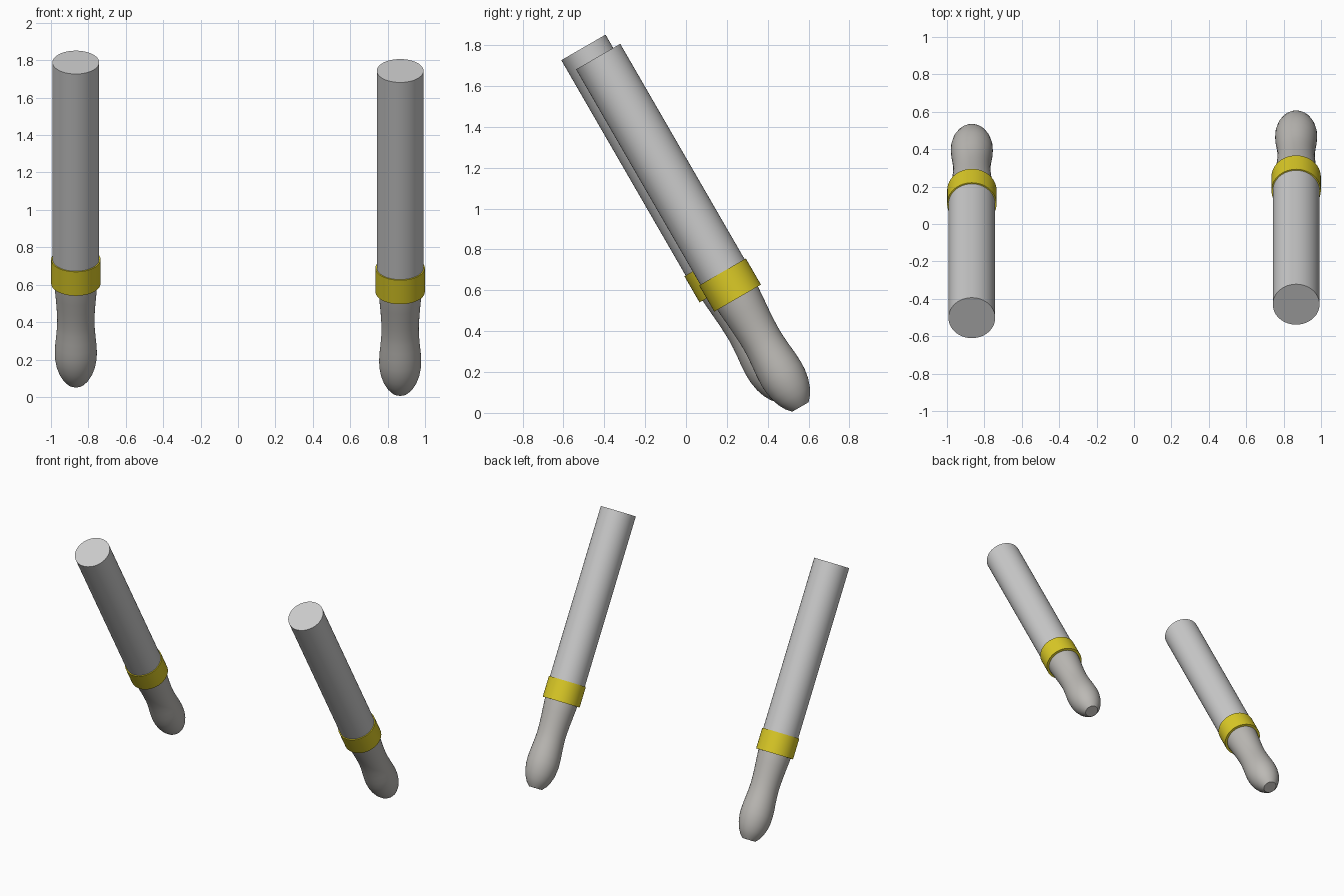
import bpy, bmesh, math
from mathutils import Matrix

if "Cube" in bpy.data.objects:
    bpy.data.objects.remove(bpy.data.objects["Cube"])

SEG = 48


def material(name, rgb):
    m = bpy.data.materials.new(name)
    m.diffuse_color = (*rgb, 1)
    m.use_nodes = True
    m.node_tree.nodes["Principled BSDF"].inputs["Base Color"].default_value = m.diffuse_color
    return m


yellow = material("yellow_band", (0.72, 0.60, 0.02))
dark = material("grip_grey", (0.50, 0.485, 0.46))


def lathe(name, profile, matrix, mat=None):
    """Revolve (radius, height) points about z; radius 0 closes the end."""
    bm = bmesh.new()
    verts = [bm.verts.new((r, 0, h)) for r, h in profile]
    edges = [bm.edges.new(p) for p in zip(verts, verts[1:])]
    bmesh.ops.spin(bm, geom=verts + edges, axis=(0, 0, 1), cent=(0, 0, 0),
                   angle=math.tau, steps=SEG, use_duplicate=False)
    bmesh.ops.remove_doubles(bm, verts=bm.verts, dist=1e-5)
    bmesh.ops.recalc_face_normals(bm, faces=bm.faces)
    mesh = bpy.data.meshes.new(name)
    bm.to_mesh(mesh)
    bm.free()
    obj = bpy.data.objects.new(name, mesh)
    bpy.context.collection.objects.link(obj)
    obj.matrix_world = matrix
    if mat:
        mesh.materials.append(mat)
    bpy.ops.object.select_all(action='DESELECT')
    obj.select_set(True)
    bpy.context.view_layer.objects.active = obj
    bpy.ops.object.shade_smooth_by_angle(angle=math.radians(35))


# Profiles along the rod axis, measured from the grip tip
grip = [(0, 0), (0.046, 0), (0.070, 0.027), (0.089, 0.062), (0.103, 0.103),
        (0.111, 0.15), (0.1125, 0.19), (0.110, 0.24), (0.105, 0.29),
        (0.101, 0.34), (0.0995, 0.38), (0.101, 0.43), (0.104, 0.48),
        (0.109, 0.54), (0.115, 0.615), (0.115, 0.64), (0, 0.64)]
band = [(0.112, 0.615), (0.132, 0.615), (0.132, 0.763), (0.122, 0.763)]
shaft = [(0, 0.63), (0.125, 0.63), (0.125, 1.98), (0, 1.98)]

# Two parallel rods, tilted 30 degrees, slightly offset from each other
for side, x, y, z in (("left", -0.867, 0.488, 0.074),
                      ("right", 0.867, 0.560, 0.029)):
    m = Matrix.Translation((x, y, z)) @ Matrix.Rotation(math.radians(30), 4, 'X')
    lathe(side + "_grip", grip, m, dark)
    lathe(side + "_band", band, m, yellow)
    lathe(side + "_shaft", shaft, m)
